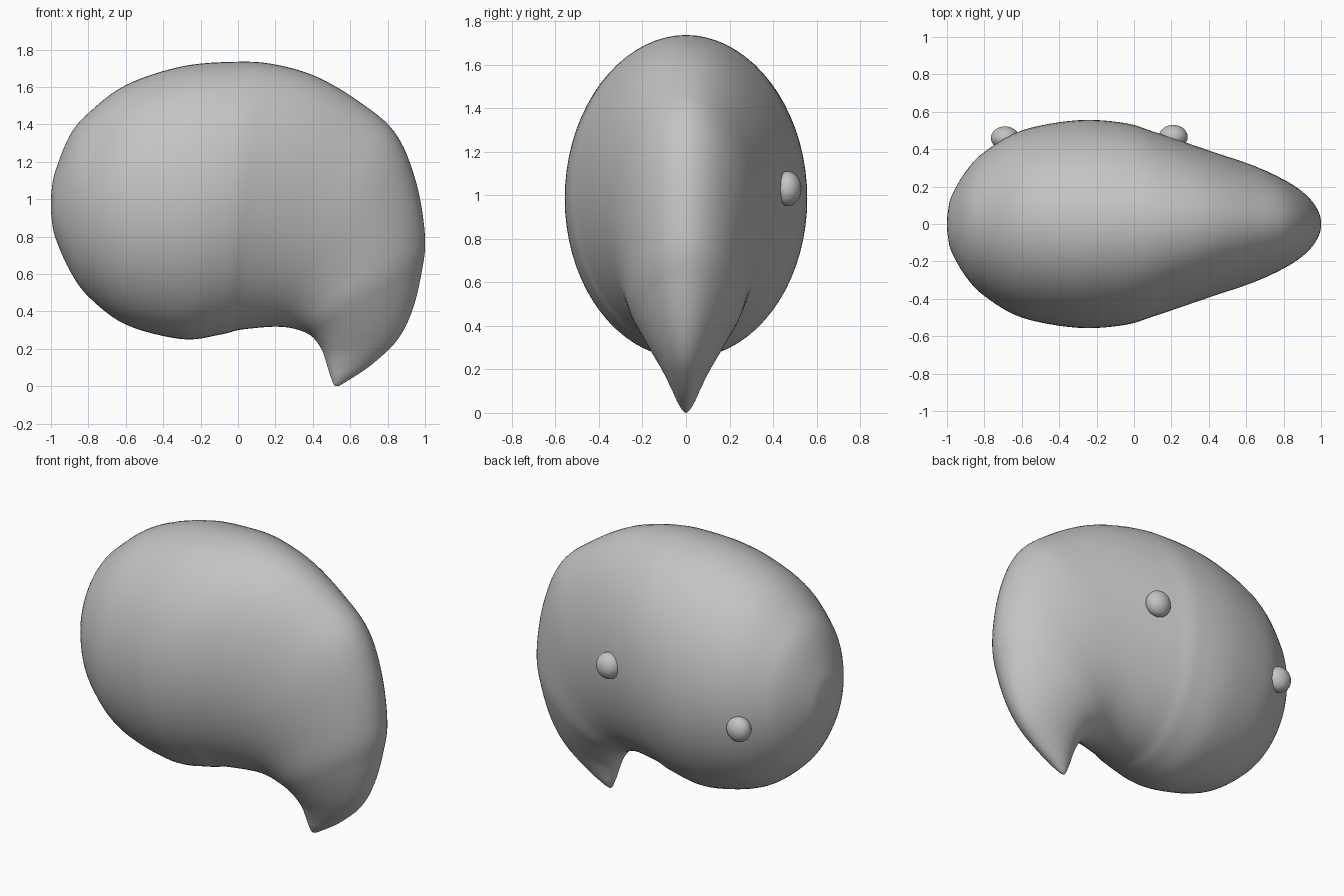
import bpy, bmesh, math
from mathutils import Vector

if "Cube" in bpy.data.objects:
    bpy.data.objects.remove(bpy.data.objects["Cube"])

grey = bpy.data.materials.new("plain grey")
grey.diffuse_color = (0.55, 0.55, 0.55, 1)
grey.use_nodes = True
grey.node_tree.nodes["Principled BSDF"].inputs["Base Color"].default_value = grey.diffuse_color


def finish(name, bm):
    bmesh.ops.recalc_face_normals(bm, faces=bm.faces)
    for f in bm.faces:
        f.smooth = True
    me = bpy.data.meshes.new(name)
    bm.to_mesh(me)
    bm.free()
    me.materials.append(grey)
    ob = bpy.data.objects.new(name, me)
    bpy.context.collection.objects.link(ob)
    return ob


# Body sections: outer edge x, z; inner edge x, z; half width in y
S = [
    (-1, .97, -1, .97, 0),
    (-.995, 1.06, -.995, .885, .066),
    (-.975, 1.155, -.975, .79, .15),
    (-.9, 1.34, -.9, .62, .28),
    (-.8, 1.46, -.8, .48, .385),
    (-.6, 1.61, -.6, .33, .50),
    (-.3, 1.71, -.3, .252, .555),
    (0, 1.735, -.1, .275, .54),
    (.2, 1.72, .0, .3, .495),
    (.42, 1.655, .1, .312, .44),
    (.65, 1.52, .18, .318, .385),
    (.84, 1.355, .24, .317, .34),
    (.95, 1.1, .29, .31, .30),
    (1, .8, .35, .292, .26),
    (.98, .6, .4, .262, .215),
    (.93, .4, .44, .21, .158),
    (.85, .245, .462, .16, .108),
    (.72, .12, .48, .10, .066),
    (.60, .038, .498, .045, .035),
    (.525, 0, .525, 0, 0),
]


def flip(s):
    return (s[2], s[3], s[0], s[1], -s[4])


def spline(p, q, r, s, t):
    return [.5 * (2*b + (c - a)*t + (2*a - 5*b + 4*c - d)*t*t + (3*b - a - 3*c + d)*t**3)
            for a, b, c, d in zip(p, q, r, s)]


# Body: smooth loft through the sections, closing at the round end and hooked tip
P = [flip(S[1])] + S + [flip(S[-2])]
STEPS, N = 6, 72
bm = bmesh.new()
rings = []
for i in range(len(S) - 1):
    for j in range(STEPS):
        if i == j == 0:
            continue
        ox, oz, ix, iz, w = spline(*P[i:i + 4], j / STEPS)
        k = .12 * max(0, ox)
        ring = []
        for n in range(N):
            a = 2 * math.pi * n / N
            u = (1 + math.cos(a)) / 2
            ring.append(bm.verts.new((ix + (ox - ix)*u,
                                      w * math.sin(a) * (1 - k * math.cos(a)),
                                      max(0, iz + (oz - iz)*u))))
        rings.append(ring)
for a, b in zip(rings, rings[1:]):
    for n in range(N):
        m = (n + 1) % N
        bm.faces.new((a[n], a[m], b[m], b[n]))
for ring, s in ((rings[0], S[0]), (rings[-1], S[-1])):
    pole = bm.verts.new((s[0], 0, s[1]))
    for n in range(N):
        bm.faces.new((ring[n], ring[(n + 1) % N], pole))
finish("body", bm)

# Two small rounded studs on the back
for name, pos, size in (("inner_stud", (.21, .465, 1.03), (.077, .065, .08)),
                        ("outer_stud", (-.69, .46, .87), (.075, .062, .077))):
    bm = bmesh.new()
    bmesh.ops.create_uvsphere(bm, u_segments=32, v_segments=20, radius=1)
    bmesh.ops.scale(bm, vec=Vector(size), verts=bm.verts)
    finish(name, bm).location = pos
